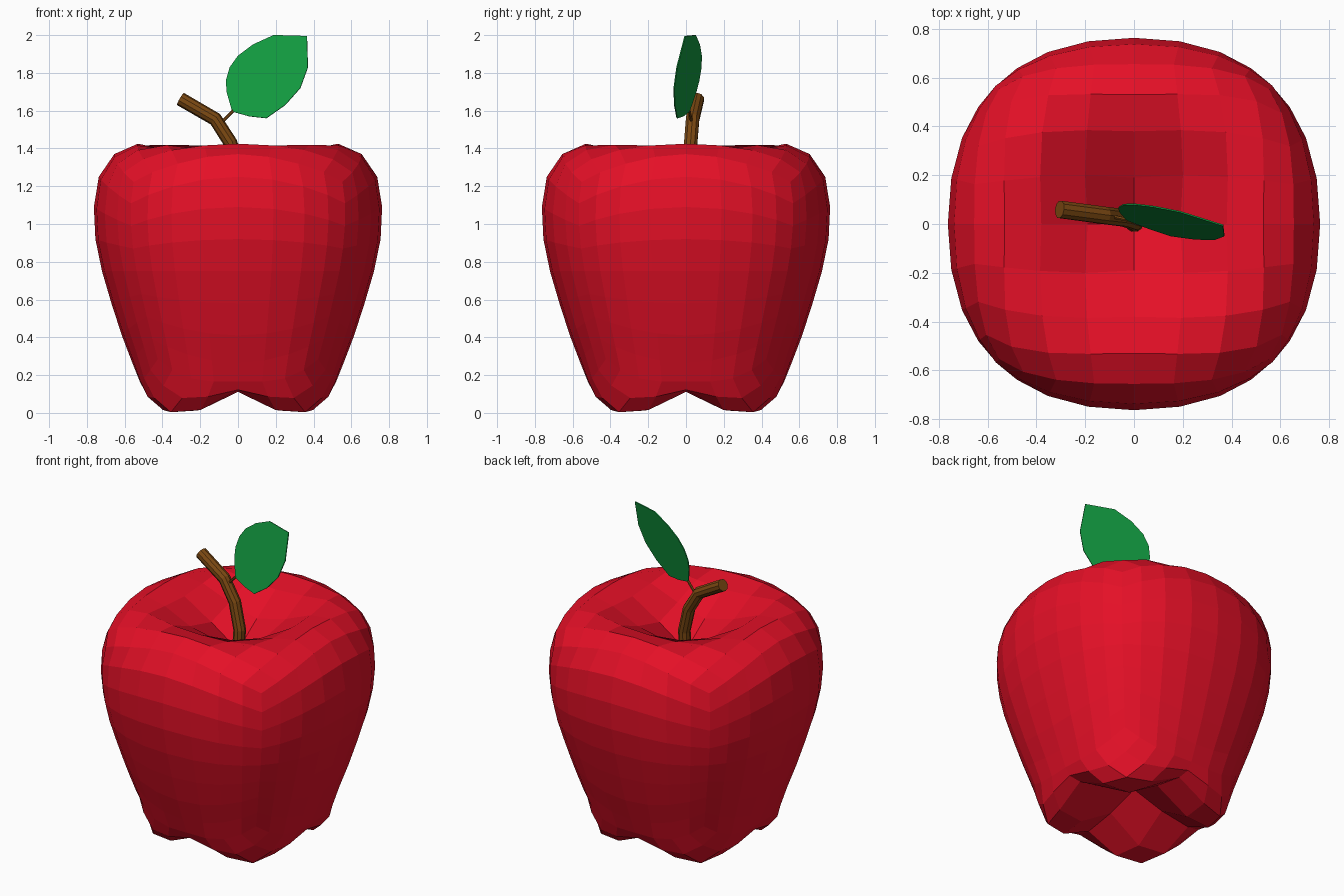
import bpy, bmesh, math
from mathutils import Vector

if "Cube" in bpy.data.objects:
    bpy.data.objects.remove(bpy.data.objects["Cube"])


def material(name, rgb):
    m = bpy.data.materials.new(name)
    m.diffuse_color = (*rgb, 1)
    m.use_nodes = True
    m.node_tree.nodes["Principled BSDF"].inputs["Base Color"].default_value = m.diffuse_color
    return m


RED = material("apple red", (0.78, 0.005, 0.02))
BROWN = material("stem brown", (0.2, 0.066, 0.006))
GREEN = material("leaf green", (0.006, 0.33, 0.052))


def finish(name, bm, mat):
    bmesh.ops.recalc_face_normals(bm, faces=bm.faces)
    me = bpy.data.meshes.new(name)
    bm.to_mesh(me)
    bm.free()
    me.materials.append(mat)
    ob = bpy.data.objects.new(name, me)
    bpy.context.collection.objects.link(ob)
    return ob


# Apple body: an 8x8 gridded cube wrapped onto a profile (radius, height, notch lift)
PROFILE = [(0, 1.14, 0), (.19, 1.27, 0), (.38, 1.385, 0), (.53, 1.425, 0), (.655, 1.37, 0),
           (.737, 1.25, 0), (.763, 1.09, 0), (.755, .92, 0), (.72, .75, 0), (.67, .58, 0),
           (.615, .41, 0), (.56, .26, .01), (.52, .13, .05), (.49, .04, .10), (.41, .0, .13),
           (.21, .07, .09), (0, .22, 0)]


def profile_at(t):
    i = min(int(t), 15)
    return [a + (b - a) * (t - i) for a, b in zip(PROFILE[i], PROFILE[i + 1])]


bm = bmesh.new()
bmesh.ops.create_cube(bm, size=2)
bmesh.ops.subdivide_edges(bm, edges=bm.edges[:], cuts=7, use_grid_fill=True)
for v in bm.verts:
    x, y, z = v.co
    h = math.hypot(x, y)
    if h < abs(z):
        t = 4 * h / abs(z)
        t = t if z > 0 else 16 - t
    else:
        t = 8 - 4 * z / h
    phi = math.atan2(y, x)
    r, height, lift = profile_at(t)
    r *= 1 + 0.055 * math.sin(2 * phi) ** 2          # slightly square plan
    height += lift * abs(math.cos(2 * phi)) ** 2.5   # notches between four lobes
    v.co = (r * math.cos(phi), r * math.sin(phi), height)
low = min(v.co.z for v in bm.verts)
for v in bm.verts:                                   # rest the lobes on the ground
    if v.co.z < 0.3:
        v.co.z -= low * (1 - v.co.z / 0.3)
finish("apple_body", bm, RED)


def tube(name, path, radius, sides, mat):
    pts = [Vector(p) for p in path]
    bm = bmesh.new()
    rings = []
    for i, p in enumerate(pts):
        d = (pts[min(i + 1, len(pts) - 1)] - pts[max(i - 1, 0)]).normalized()
        u = d.cross(Vector((0, 1, 0))).normalized()
        w = d.cross(u)
        rings.append([bm.verts.new(p + radius * (u * math.cos(a) + w * math.sin(a)))
                      for a in (math.tau * k / sides for k in range(sides))])
    for a, b in zip(rings, rings[1:]):
        for k in range(sides):
            n = (k + 1) % sides
            bm.faces.new((a[k], a[n], b[n], b[k]))
    bm.faces.new(rings[0])
    bm.faces.new(rings[-1])
    return finish(name, bm, mat)


# Stem and the thin leaf stalk
tube("stem", [(0, 0, 1.1), (.005, .01, 1.27), (-.04, .025, 1.43), (-.12, .035, 1.555),
              (-.305, .06, 1.662)], .037, 10, BROWN)
tube("leaf_stalk", [(-.085, .03, 1.54), (-.025, .017, 1.6)], .008, 6, BROWN)

# Leaf: flat outline (x, z) on a tilted plane, given a little thickness
OUTLINE = [(-.03, 1.595), (-.06, 1.7), (-.063, 1.76), (-.043, 1.83), (0, 1.89), (.08, 1.95),
           (.19, 2.0), (.365, 1.995), (.37, 1.83), (.33, 1.72), (.25, 1.63), (.15, 1.56),
           (.06, 1.57)]
bm = bmesh.new()
bm.faces.new([bm.verts.new((x, .05 - .31 * (x - .19) + .25 * (z - 2), z)) for x, z in OUTLINE])
leaf = finish("leaf", bm, GREEN)
mod = leaf.modifiers.new("thickness", 'SOLIDIFY')
mod.thickness = 0.006
mod.offset = 0
